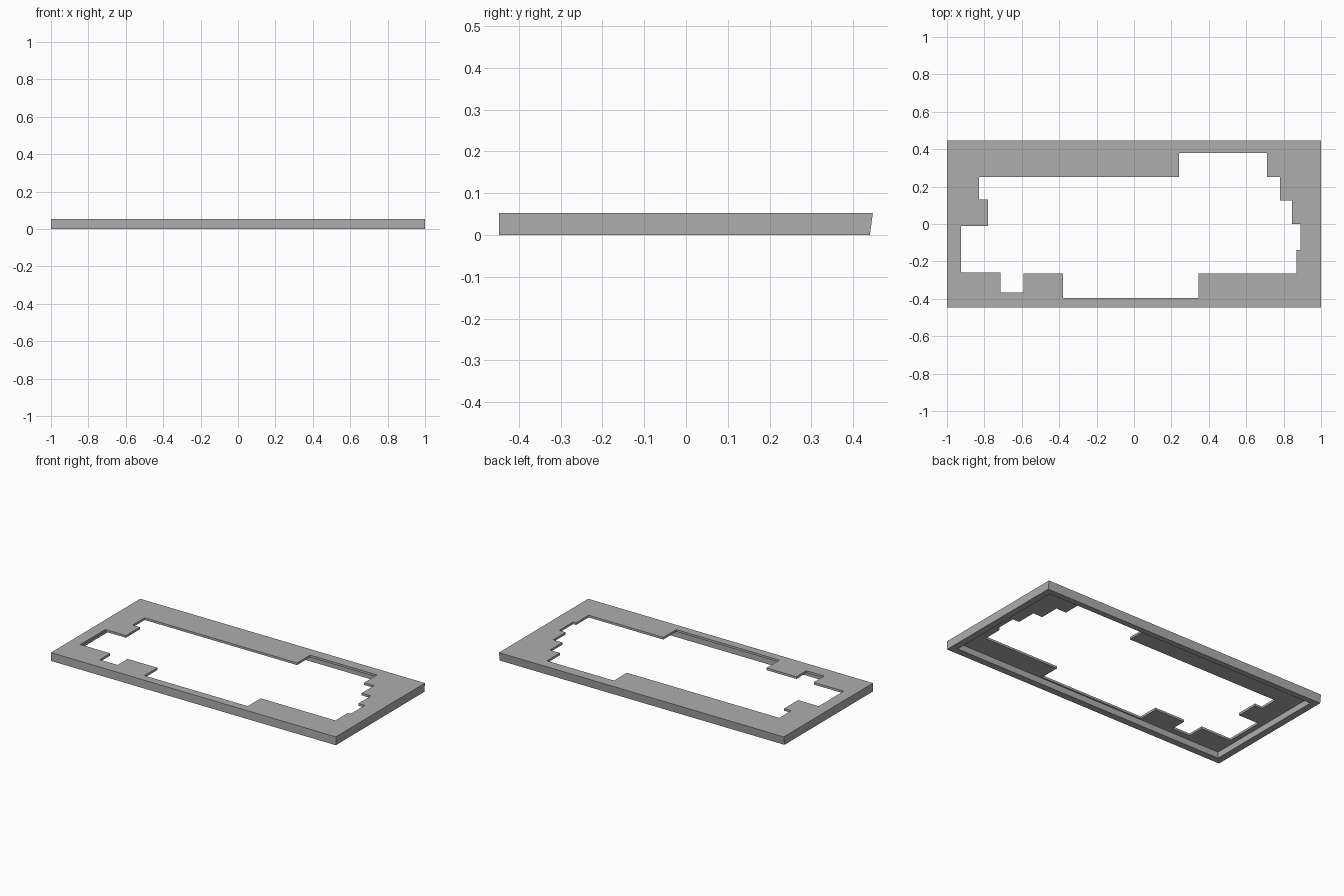
import bpy
import bmesh

cube = bpy.data.objects.get("Cube")
if cube:
    bpy.data.objects.remove(cube, do_unlink=True)

HEIGHT = 0.053
PLATE = 0.014      # thickness of the top plate
WALL = 0.043       # width of the rim wall
X, Y = 1.0, 0.447

grey = bpy.data.materials.new("plain grey")
grey.use_nodes = True
colour = (0.42, 0.42, 0.42, 1)
grey.diffuse_color = colour
grey.node_tree.nodes["Principled BSDF"].inputs["Base Color"].default_value = colour


def prism(name, outline, bottom, top):
    """Extrude a flat outline from bottom to top."""
    bm = bmesh.new()
    face = bm.faces.new([bm.verts.new((x, y, bottom)) for x, y in outline])
    grown = bmesh.ops.extrude_face_region(bm, geom=[face])["geom"]
    for v in grown:
        if isinstance(v, bmesh.types.BMVert):
            v.co.z = top
    bmesh.ops.recalc_face_normals(bm, faces=bm.faces)
    mesh = bpy.data.meshes.new(name)
    bm.to_mesh(mesh)
    bm.free()
    mesh.materials.append(grey)
    obj = bpy.data.objects.new(name, mesh)
    bpy.context.collection.objects.link(obj)
    return obj


def rectangle(x, y):
    return [(-x, -y), (x, -y), (x, y), (-x, y)]


def cut(target, cutter):
    """Subtract the cutter and remove it."""
    cutter.hide_render = True
    mod = target.modifiers.new("cut", "BOOLEAN")
    mod.operation = "DIFFERENCE"
    mod.solver = "EXACT"
    mod.object = cutter
    bpy.context.view_layer.objects.active = target
    bpy.ops.object.modifier_apply(modifier=mod.name)
    bpy.data.objects.remove(cutter, do_unlink=True)


# Frame body, with the back wall leaning slightly outward
frame = prism("cover_frame", rectangle(X, Y), 0, HEIGHT)
for v in frame.data.vertices:
    if v.co.y > 0 and v.co.z < HEIGHT / 2:
        v.co.y -= 0.007

# Hollow underside inside the rim wall
cut(frame, prism("underside_pocket", rectangle(X - WALL, Y - WALL),
                 -0.1, HEIGHT - PLATE))

# Stepped opening through the top plate
opening = [
    (.24, .25), (.24, .38), (.71, .38), (.71, .25), (.78, .25), (.78, .125),
    (.845, .125), (.845, 0), (.89, 0), (.89, -.14), (.87, -.14), (.87, -.265),
    (.345, -.265), (.345, -.395), (-.38, -.395), (-.38, -.265),
    (-.59, -.265), (-.59, -.365), (-.715, -.365), (-.715, -.26),
    (-.925, -.26), (-.925, -.01), (-.78, -.01), (-.78, .13),
    (-.83, .13), (-.83, .25),
]
cut(frame, prism("opening_cutter", opening, -0.2, 0.2))
